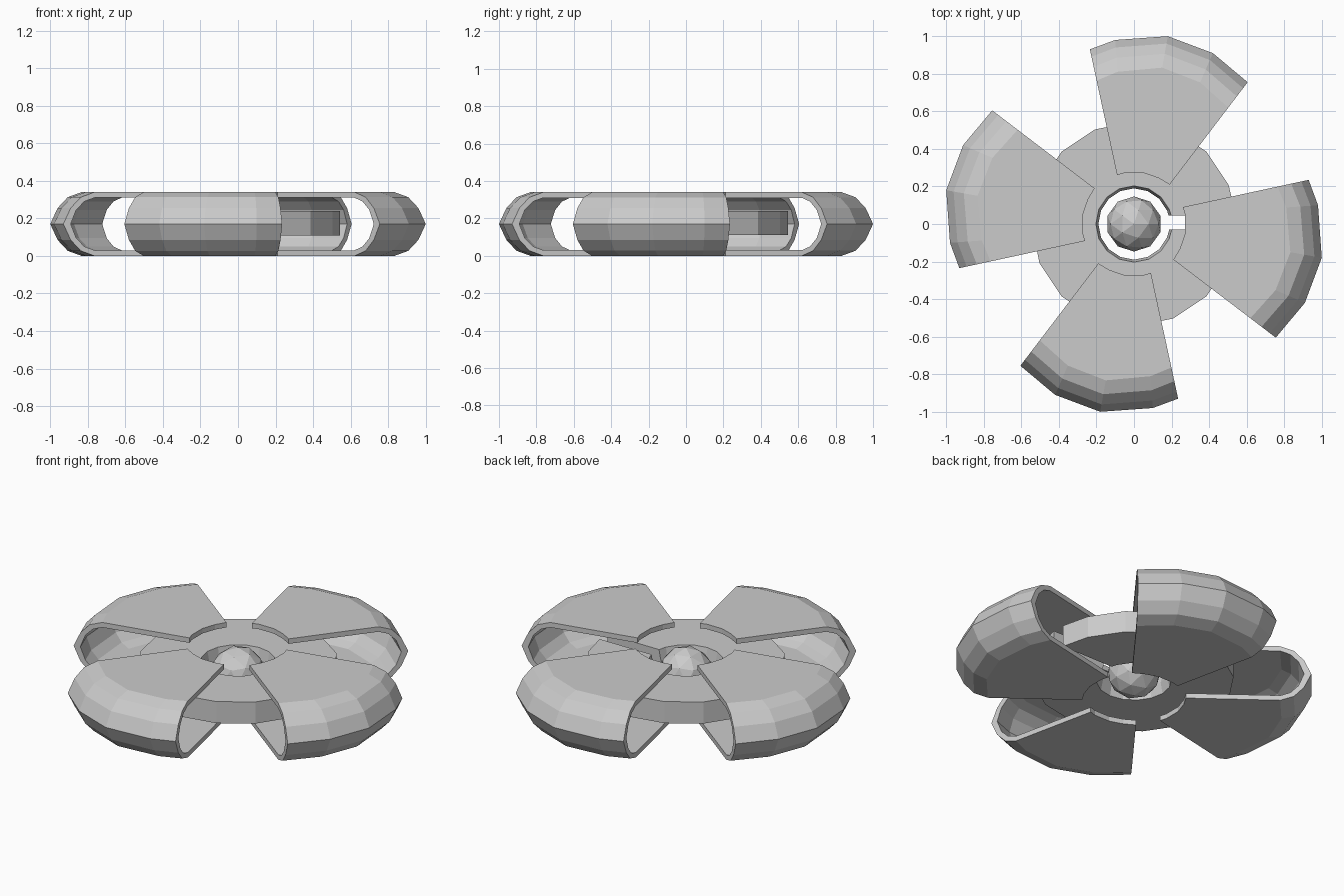
import bpy, bmesh, math
from mathutils import Vector, Matrix

if "Cube" in bpy.data.objects:
    bpy.data.objects.remove(bpy.data.objects["Cube"])

MID = 0.17


def loft(name, sections, angle=0.0):
    """Skin a row of closed cross-sections and cap both ends."""
    bm = bmesh.new()
    rows = [[bm.verts.new(p) for p in s] for s in sections]
    n = len(rows[0])
    for a, b in zip(rows, rows[1:]):
        for i in range(n):
            j = (i + 1) % n
            bm.faces.new((a[i], a[j], b[j], b[i]))
    bm.faces.new(rows[0])
    bm.faces.new(rows[-1])
    bmesh.ops.recalc_face_normals(bm, faces=bm.faces)
    bm.transform(Matrix.Rotation(angle, 4, 'Z'))
    me = bpy.data.meshes.new(name)
    bm.to_mesh(me)
    bm.free()
    ob = bpy.data.objects.new(name, me)
    bpy.context.collection.objects.link(ob)
    return ob


# Blade: C-shaped shell, (inset from rim, height above mid plane)
outer_half = [(0.17, 0.17), (0.095, 0.143), (0.04, 0.085)]
inner_half = [(0.17, 0.14), (0.115, 0.12), (0.07, 0.075)]
rim = [(-.235, .93), (-.1, .98), (.18, 1.0), (.42, .91), (.605, .755)]
root = [(-.09, .26), (-.05, .272), (.05, .272), (.13, .245), (.19, .21)]


def blade_section(r, o):
    r, o = Vector((*r, MID)), Vector((*o, MID))
    length = (o - r).length
    d = (r - o) / length

    def at(inset, h):
        return o + d * inset + Vector((0, 0, h))

    skin = [(length, 0.17)] + outer_half + [(0, 0)]
    skin += [(i, -h) for i, h in reversed(outer_half)] + [(length, -0.17)]
    back = [(length, -0.14)] + [(i, -h) for i, h in inner_half] + [(0.04, 0)]
    back += list(reversed(inner_half)) + [(length, 0.14)]
    return [at(*p) for p in skin + back]


for k in range(4):
    loft(f"blade_{k + 1}", [blade_section(r, o) for r, o in zip(root, rim)],
         k * math.pi / 2)

# Split ring with a parallel-sided slot on +x
profile = [(0.545, 0.11), (0.545, 0.24), (0.203, 0.24), (0.19, 0.175), (0.203, 0.11)]


def slot_section(y):
    return [(math.sqrt(r * r - y * y), y, z) for r, z in profile]


sections = [slot_section(0.045)]
for k in range(1, 16):
    a = math.radians(22.5 * k)
    sections.append([(r * math.cos(a), r * math.sin(a), z) for r, z in profile])
sections.append(slot_section(-0.03))
loft("split_ring", sections)

# Centre ball
bpy.ops.mesh.primitive_ico_sphere_add(subdivisions=2, radius=0.147, location=(0, 0, MID))
bpy.context.object.name = "centre_ball"
